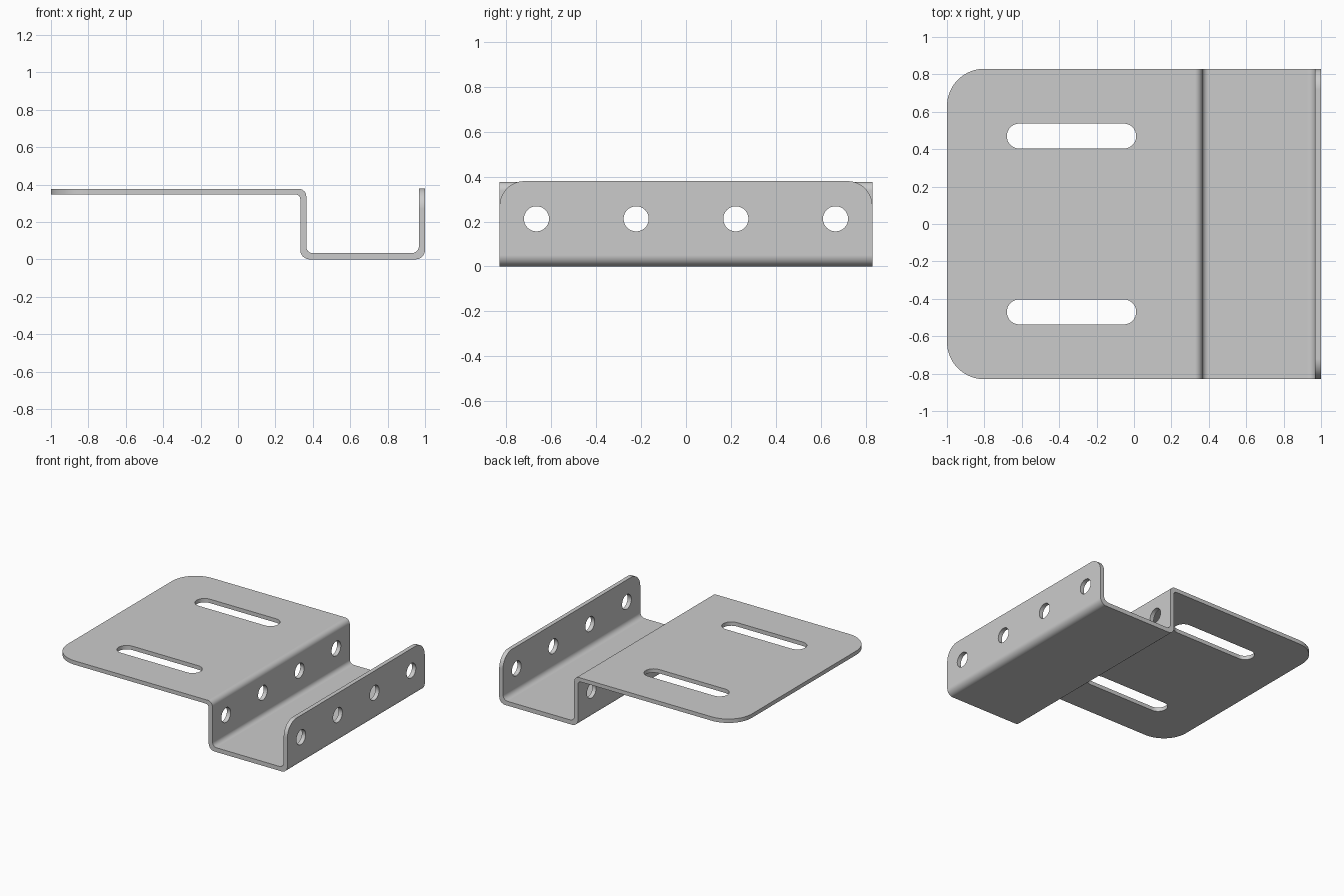
import bpy, bmesh, math
from mathutils import Vector

if "Cube" in bpy.data.objects:
    bpy.data.objects.remove(bpy.data.objects["Cube"])

W = 0.83  # half width along y


def fillet(corners, steps=8):
    """Round each (u, v, radius) corner of a right-angled outline."""
    out = []
    n = len(corners)
    for i, (u, v, r) in enumerate(corners):
        p = Vector((u, v))
        if r == 0:
            out.append(p)
            continue
        a = (Vector(corners[i - 1][:2]) - p).normalized() * r
        b = (Vector(corners[(i + 1) % n][:2]) - p).normalized() * r
        c = p + a + b
        for k in range(steps + 1):
            t = k / steps * math.pi / 2
            out.append(c - b * math.cos(t) - a * math.sin(t))
    return out


def arc(cu, cv, r, start, end, steps):
    return [Vector((cu + r * math.cos(math.radians(start + (end - start) * k / steps)),
                    cv + r * math.sin(math.radians(start + (end - start) * k / steps))))
            for k in range(steps + 1)]


def prism(bm, outline, axis, lo, hi):
    """Add a closed prism: outline in the plane across axis, from lo to hi."""
    def place(p, d):
        return {'x': (d, p[0], p[1]), 'y': (p[0], d, p[1]), 'z': (p[0], p[1], d)}[axis]
    a = [bm.verts.new(place(p, lo)) for p in outline]
    b = [bm.verts.new(place(p, hi)) for p in outline]
    faces = [bm.faces.new(a), bm.faces.new(b[::-1])]
    for i in range(len(a)):
        j = (i + 1) % len(a)
        faces.append(bm.faces.new((a[j], a[i], b[i], b[j])))
    bmesh.ops.recalc_face_normals(bm, faces=faces)


def make_object(name, bm):
    mesh = bpy.data.meshes.new(name)
    bm.to_mesh(mesh)
    bm.free()
    ob = bpy.data.objects.new(name, mesh)
    bpy.context.collection.objects.link(ob)
    return ob


# Bent sheet: plate, step wall, channel floor and end flange
bm = bmesh.new()
profile = fillet([
    (-1, 0.347, 0), (0.333, 0.347, 0.025), (0.333, 0, 0.05), (1, 0, 0.05),
    (1, 0.38, 0), (0.968, 0.38, 0), (0.968, 0.033, 0.04), (0.365, 0.033, 0.035),
    (0.365, 0.377, 0.04), (-1, 0.377, 0)])
prism(bm, profile, 'y', -W, W)
bracket = make_object("bent_bracket", bm)

# Cutters: slots, wall holes and rounded outer corners
bm = bmesh.new()
for s in (-1, 1):
    slot = arc(-0.055, s * 0.47, 0.067, -90, 90, 16) + arc(-0.613, s * 0.47, 0.067, 90, 270, 16)
    prism(bm, slot, 'z', 0.3, 0.45)

    plate_corner = [Vector((p.x, s * p.y)) for p in arc(-0.8, W - 0.2, 0.2, 180, 90, 16)]
    plate_corner += [Vector((-0.8, s * (W + 0.1))), Vector((-1.1, s * (W + 0.1))),
                     Vector((-1.1, s * (W - 0.2)))]
    prism(bm, plate_corner, 'z', 0.3, 0.45)

    flange_corner = [Vector((s * p.x, p.y)) for p in arc(W - 0.11, 0.27, 0.11, 0, 90, 12)]
    flange_corner += [Vector((s * (W - 0.11), 0.48)), Vector((s * (W + 0.1), 0.48)),
                      Vector((s * (W + 0.1), 0.27))]
    prism(bm, flange_corner, 'x', 0.9, 1.1)

for y in (-0.666, -0.222, 0.222, 0.666):
    prism(bm, arc(y, 0.212, 0.056, 0, 360, 32)[:-1], 'x', 0.25, 1.1)
cutter = make_object("opening_cutter", bm)
cutter.hide_render = True

# Cut the openings, then discard the cutter
bpy.context.view_layer.objects.active = bracket
bracket.select_set(True)
cut = bracket.modifiers.new("openings", 'BOOLEAN')
cut.operation = 'DIFFERENCE'
cut.solver = 'EXACT'
cut.object = cutter
bpy.ops.object.modifier_apply(modifier=cut.name)
bpy.data.objects.remove(cutter)

# Smooth bends with crisp sheet edges
bpy.ops.object.shade_smooth_by_angle(angle=math.radians(30))
weighted = bracket.modifiers.new("flat_faces", 'WEIGHTED_NORMAL')
weighted.keep_sharp = True
